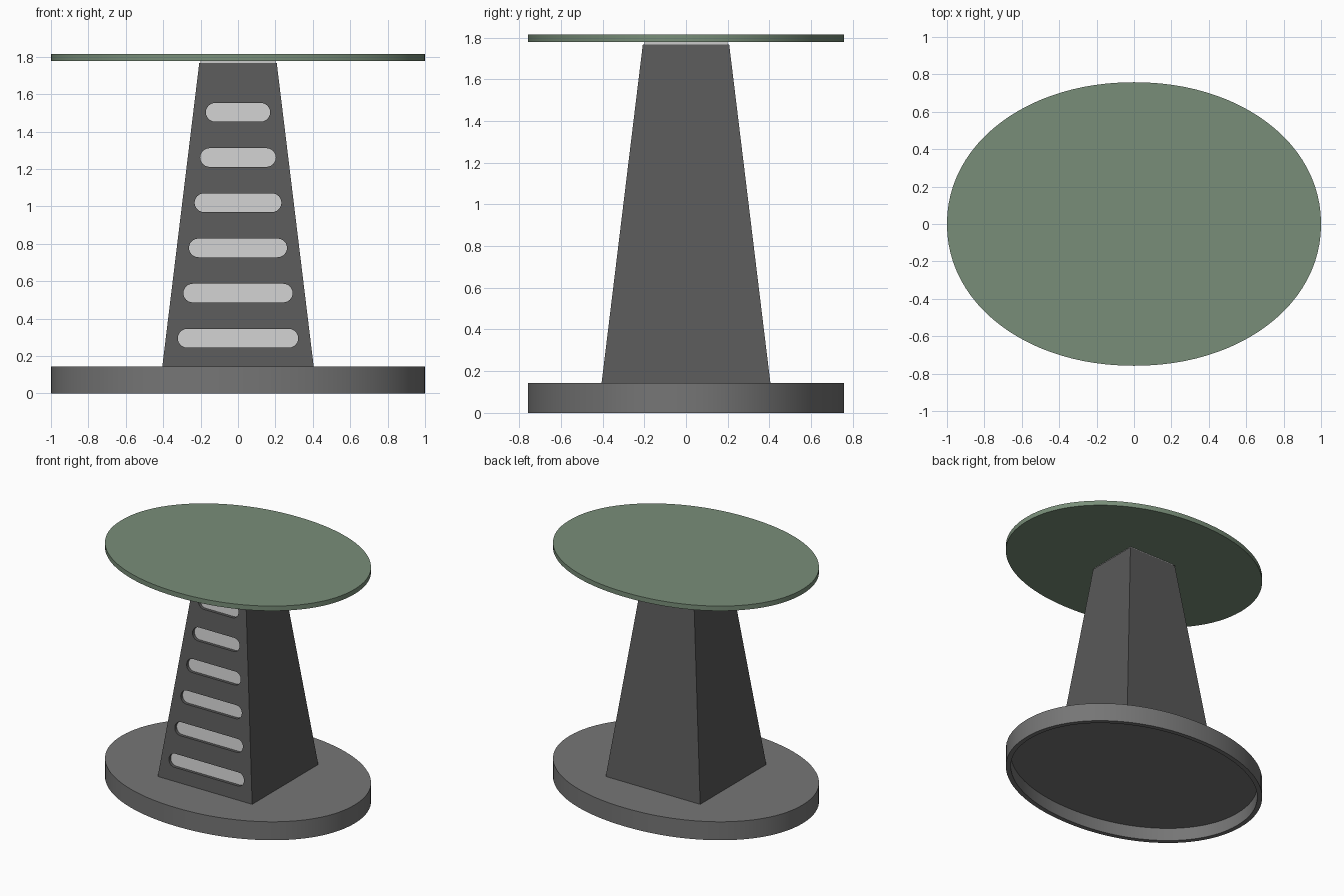
import bpy, bmesh
from math import sin, cos, pi, radians, copysign

if "Cube" in bpy.data.objects:
    bpy.data.objects.remove(bpy.data.objects["Cube"])


def material(name, rgb):
    m = bpy.data.materials.new(name)
    m.diffuse_color = (*rgb, 1)
    m.use_nodes = True
    m.node_tree.nodes["Principled BSDF"].inputs["Base Color"].default_value = m.diffuse_color
    return m


GREEN = material("green", (0.19, 0.27, 0.19))
MID = material("mid_grey", (0.18, 0.18, 0.18))
DARK = material("dark_grey", (0.10, 0.10, 0.10))
LIGHT = material("light_grey", (0.55, 0.55, 0.55))


def loft(name, shells, mat):
    """Each shell is a list of loops, bridged in order and capped at both ends."""
    bm = bmesh.new()
    for loops in shells:
        rings = [[bm.verts.new(p) for p in loop] for loop in loops]
        for a, b in zip(rings, rings[1:]):
            n = len(a)
            for i in range(n):
                j = (i + 1) % n
                bm.faces.new((a[i], a[j], b[j], b[i]))
        bm.faces.new(rings[0][::-1])
        bm.faces.new(rings[-1])
    bmesh.ops.recalc_face_normals(bm, faces=bm.faces)
    me = bpy.data.meshes.new(name)
    bm.to_mesh(me)
    bm.free()
    me.materials.append(mat)
    me.polygons.foreach_set("use_smooth", [True] * len(me.polygons))
    me.set_sharp_from_angle(angle=radians(30))
    ob = bpy.data.objects.new(name, me)
    bpy.context.collection.objects.link(ob)
    return ob


def oval(inset, z, n=96, power=2.06):
    """Slightly full ellipse, 2 x 1.52."""
    def c(v):
        return copysign(abs(v) ** (2 / power), v)
    return [((1 - inset) * c(cos(2 * pi * i / n)),
             (0.758 - inset) * c(sin(2 * pi * i / n)), z) for i in range(n)]


def square(h, z):
    return [(-h, -h, z), (h, -h, z), (h, h, z), (-h, h, z)]


Z0, Z1, H0, H1 = 0.142, 1.768, 0.405, 0.207   # column heights and half widths


def front_y(z):
    return -(H0 + (H1 - H0) * (z - Z0) / (Z1 - Z0))


def pill(zc, half, depth, r=0.05, n=12):
    """Rounded slot outline lying at a depth behind the sloping front."""
    pts = []
    for side, start in ((1, -pi / 2), (-1, pi / 2)):
        for i in range(n + 1):
            a = start + pi * i / n
            z = zc + r * sin(a)
            pts.append((side * (half - r) + r * cos(a), front_y(z) + depth, z))
    return pts


# Oval top and hollow oval base
loft("table_top", [[oval(0, 1.778), oval(0, 1.815)]], GREEN)
loft("base", [[oval(0, 0.143), oval(0, 0), oval(0.035, 0), oval(0.035, 0.1)]], MID)

# Tapered column with six slots in its front
column = loft("column", [[square(H0, Z0), square(H1, Z1)]], DARK)
slots = [(0.295 + 0.2416 * i, 0.322 - 0.030 * i) for i in range(6)]
cutter = loft("slot_cutter", [[pill(z, w, -0.05), pill(z, w, 0.025)] for z, w in slots], DARK)
cutter.hide_render = True
mod = column.modifiers.new("slots", "BOOLEAN")
mod.operation, mod.solver, mod.object = "DIFFERENCE", "EXACT", cutter
deps = bpy.context.evaluated_depsgraph_get()
cut_mesh = bpy.data.meshes.new_from_object(column.evaluated_get(deps))
column.modifiers.clear()
column.data = cut_mesh
column.data.set_sharp_from_angle(angle=radians(30))
bpy.data.objects.remove(cutter)

# Light panels at the back of the slots
loft("slot_panels", [[pill(z, w, 0.023), pill(z, w, 0.035)] for z, w in slots], LIGHT)

# Thin mounting plate under the top
loft("mounting_plate", [[square(0.2, Z1), square(0.2, 1.778)]], LIGHT)
